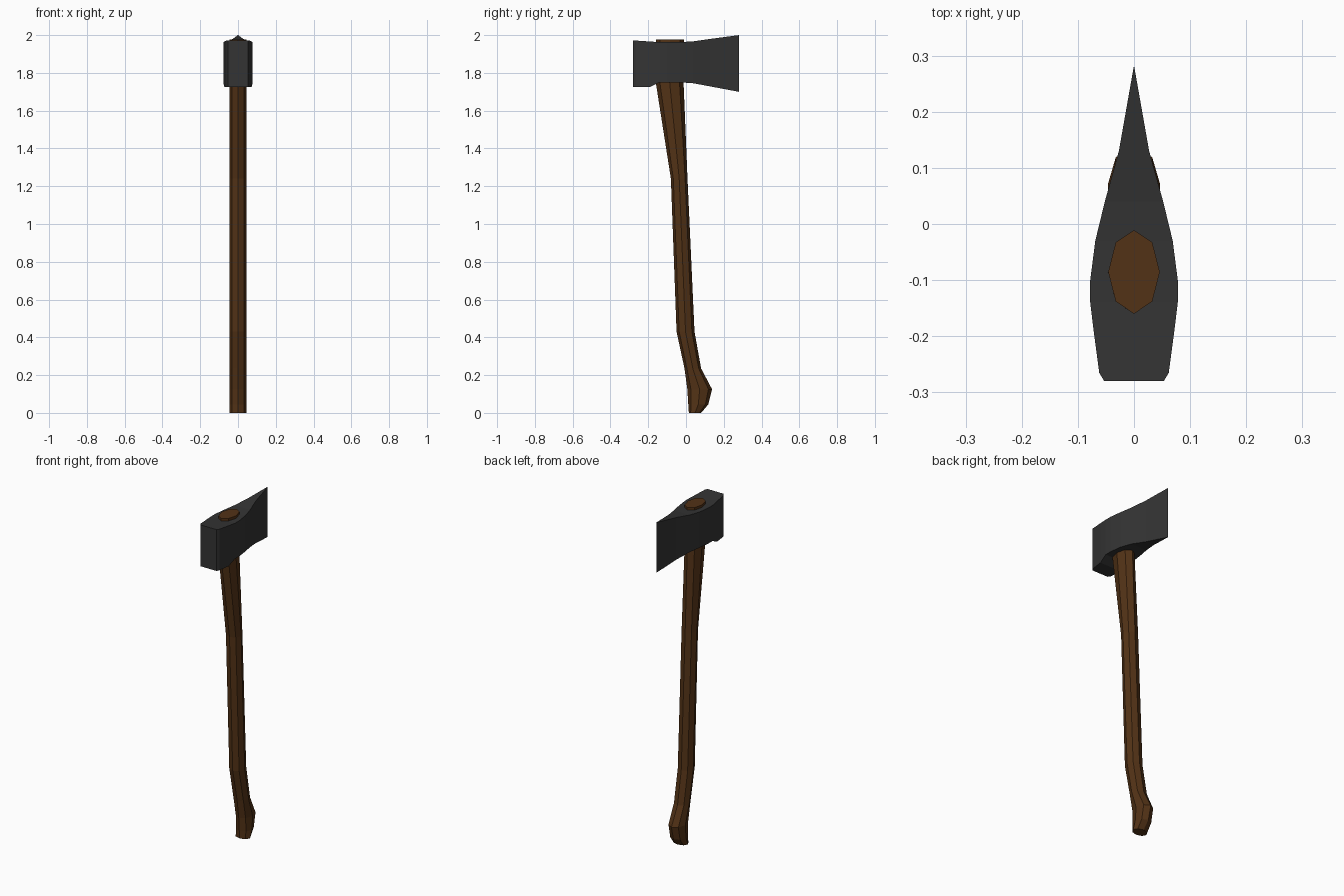
import bpy
import math

if "Cube" in bpy.data.objects:
    bpy.data.objects.remove(bpy.data.objects["Cube"])


def material(name, rgb):
    m = bpy.data.materials.new(name)
    m.diffuse_color = (*rgb, 1)
    m.use_nodes = True
    m.node_tree.nodes["Principled BSDF"].inputs["Base Color"].default_value = m.diffuse_color
    return m


def loft(name, rings, mat):
    """Bridge equal-sized closed rings in order and cap both ends."""
    n = len(rings[0])
    verts = [p for ring in rings for p in ring]
    faces = [list(range(n))[::-1],
             list(range(len(verts) - n, len(verts)))]
    for r in range(len(rings) - 1):
        for i in range(n):
            j = (i + 1) % n
            faces.append([r * n + i, r * n + j, (r + 1) * n + j, (r + 1) * n + i])
    mesh = bpy.data.meshes.new(name)
    mesh.from_pydata(verts, [], faces)
    mesh.validate()
    mesh.materials.append(mat)
    obj = bpy.data.objects.new(name, mesh)
    bpy.context.collection.objects.link(obj)
    return obj


wood = material("wood", (0.085, 0.032, 0.008))
steel = material("steel", (0.034, 0.034, 0.034))

# Handle: octagonal rings given as (z, back y, front y), flared at both ends
SIDES = 8
HALF_WIDTH = 0.046
stations = [(0.0, 0.015, 0.08), (0.045, 0.012, 0.118), (0.125, 0.007, 0.138),
            (0.235, -0.008, 0.08), (0.43, -0.05, 0.045), (1.24, -0.08, 0.008),
            (1.75, -0.16, -0.013), (1.978, -0.16, -0.011)]
handle_rings = []
for z, y0, y1 in stations:
    ring = []
    for i in range(SIDES):
        a = 2 * math.pi * i / SIDES
        ring.append((HALF_WIDTH * math.cos(a),
                     (y0 + y1) / 2 + (y1 - y0) / 2 * math.sin(a), z))
    handle_rings.append(ring)
loft("handle", handle_rings, wood)

# Head: rectangular sections from poll to edge as (y, half width, bottom z, top z)
sections = [(-0.28, 0.053, 1.725, 1.972), (-0.265, 0.062, 1.725, 1.971),
            (-0.19, 0.072, 1.725, 1.966), (-0.14, 0.078, 1.75, 1.963),
            (-0.10, 0.078, 1.75, 1.963), (-0.03, 0.069, 1.75, 1.963),
            (0.04, 0.052, 1.745, 1.967), (0.13, 0.027, 1.728, 1.980),
            (0.28, 0.0005, 1.70, 2.0)]
head_rings = [[(w, y, z0), (w, y, z1), (-w, y, z1), (-w, y, z0)]
              for y, w, z0, z1 in sections]
head = loft("axe_head", head_rings, steel)
for poly in head.data.polygons:
    poly.use_smooth = False
head.data.flip_normals()
